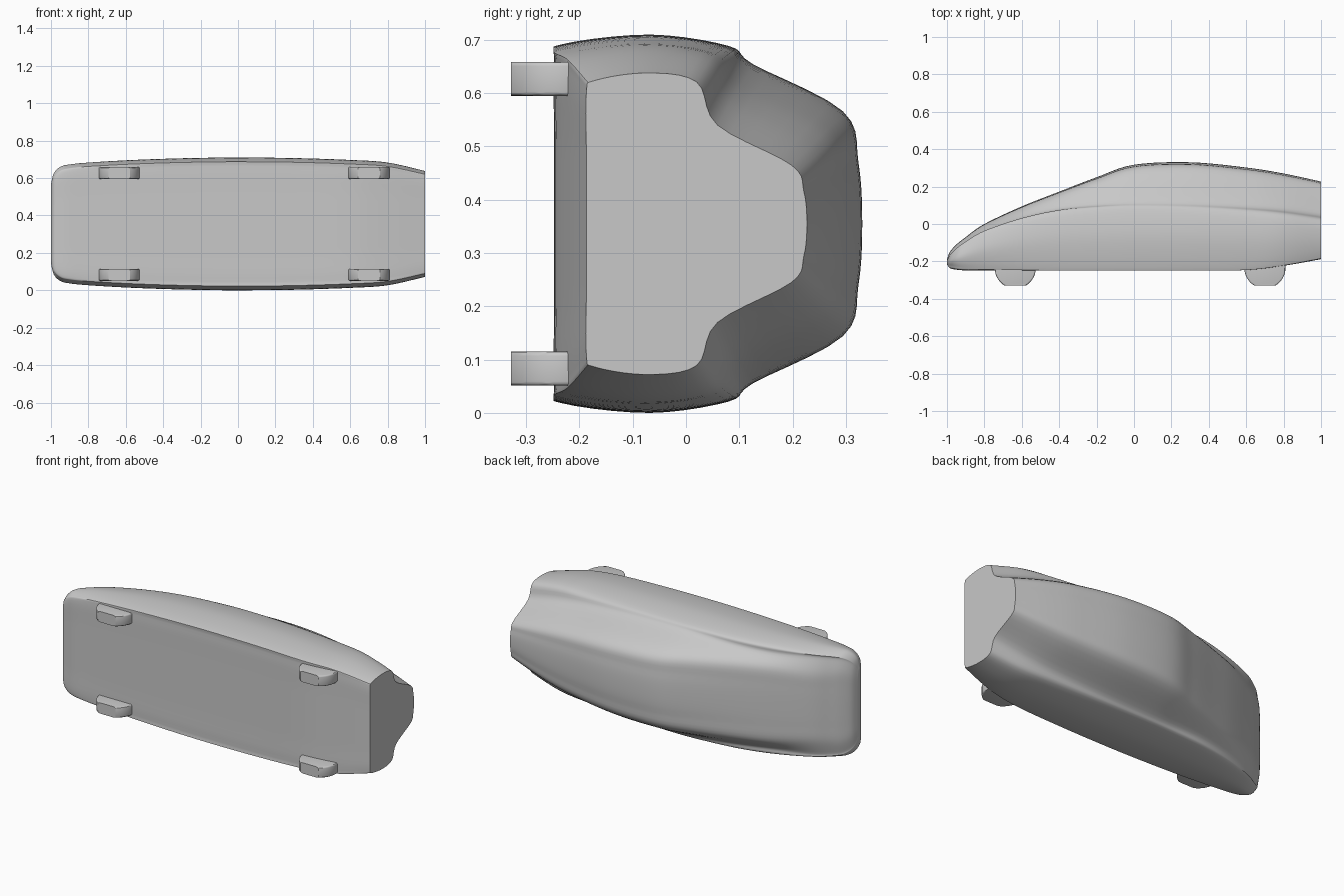
import bpy
import bmesh
import math
from mathutils import Vector

default_cube = bpy.data.objects.get("Cube")
if default_cube:
    bpy.data.objects.remove(default_cube, do_unlink=True)

# The car lies on its side: nose at -x, roof at +y, width along z
HALF_WIDTH = .355


def make_material(name, colour):
    material = bpy.data.materials.new(name)
    material.use_nodes = True
    material.diffuse_color = colour
    material.node_tree.nodes["Principled BSDF"].inputs["Base Color"].default_value = colour
    return material


grey = make_material("plain grey", (.58, .58, .58, 1))


def finish(mesh_data, name, angle):
    """Turn a bmesh into a shaded object."""
    bmesh.ops.recalc_face_normals(mesh_data, faces=mesh_data.faces[:])
    mesh = bpy.data.meshes.new(name)
    mesh_data.to_mesh(mesh)
    mesh_data.free()
    mesh.materials.append(grey)
    part = bpy.data.objects.new(name, mesh)
    bpy.context.collection.objects.link(part)
    bpy.ops.object.select_all(action="DESELECT")
    part.select_set(True)
    bpy.context.view_layer.objects.active = part
    bpy.ops.object.shade_smooth_by_angle(angle=math.radians(angle))
    return part


def smooth_path(points, steps, closed=False):
    """Pass a smooth curve through points of any dimension."""
    points = [Vector(point) for point in points]
    count = len(points)

    def pick(index):
        if closed:
            return points[index % count]
        return points[max(0, min(count - 1, index))]

    path = []
    for index in range(count if closed else count - 1):
        before, start, end, after = (pick(index + offset) for offset in (-1, 0, 1, 2))
        for step in range(steps):
            t = step / steps
            start_slope, end_slope = (end - before) / 2, (after - start) / 2
            path.append(start * (2 * t**3 - 3 * t**2 + 1) + end * (3 * t**2 - 2 * t**3)
                        + start_slope * (t**3 - 2 * t**2 + t) + end_slope * (t**3 - t**2))
    if not closed:
        path.append(points[-1])
    return path


def body_section(floor, top, width, shoulder, valley, roof):
    """Closed (y, z) outline: floor, flank, shoulder, glasshouse, roof."""
    corner = min(.016, .15 * (top - floor))
    drop = .14 * (top - shoulder)
    eaves = top - drop
    half = [
        (floor, 0),
        (floor, .45 * width),
        (floor, .87 * width),
        (floor + corner, .95 * width),
        (floor + .55 * (shoulder - floor), width),
        (shoulder, .94 * width),
        (shoulder + .22 * (eaves - shoulder), valley),
        (eaves, roof),
        (top - .2 * drop, .55 * roof),
        (top, 0),
    ]
    mirrored = [(y, -z) for y, z in reversed(half[1:-1])]
    return smooth_path(half + mirrored, 5, closed=True)


# Stations: x, floor, top, half width, shoulder height, valley and roof half widths
stations = [
    (-1, -.215, -.19, .21, -.198, .19, .15),
    (-.985, -.235, -.15, .27, -.17, .24, .18),
    (-.95, -.243, -.11, .305, -.135, .27, .2),
    (-.9, -.247, -.07, .318, -.1, .28, .2),
    (-.8, -.247, 0, .328, -.045, .285, .2),
    (-.6, -.247, .094, .34, .02, .282, .215),
    (-.4, -.247, .173, .348, .06, .288, .22),
    (-.2, -.247, .25, .353, .075, .296, .22),
    (0, -.247, .317, .355, .08, .3, .215),
    (.3, -.247, .33, .352, .075, .29, .205),
    (.6, -.245, .302, .342, .06, .265, .18),
    (.8, -.222, .27, .328, .045, .235, .15),
    (1, -.187, .227, .283, .02, .185, .11),
]

# Body: loft the outlines, then cap the nose and the cut-off tail
body = bmesh.new()
rings = []
for x, *shape in smooth_path(stations, 6):
    rings.append([body.verts.new((x, y, z + HALF_WIDTH)) for y, z in body_section(*shape)])
for ring, following in zip(rings, rings[1:]):
    for index in range(len(ring)):
        previous = index - 1
        body.faces.new((ring[previous], ring[index], following[index], following[previous]))
body.faces.new(rings[0])
body.faces.new(rings[-1])
finish(body, "car_body", 35)


def make_wheel(name, x, side):
    """Short rounded drum, cut flat where it meets the road."""
    wheel = bmesh.new()
    bmesh.ops.create_cone(wheel, cap_ends=True, segments=48,
                          radius1=.11, radius2=.11, depth=.064)
    rims = [edge for edge in wheel.edges
            if abs(edge.verts[0].co.z - edge.verts[1].co.z) < .001]
    bmesh.ops.bevel(wheel, geom=rims, offset=.008, segments=3, profile=.5, affect="EDGES")
    bmesh.ops.translate(wheel, verts=wheel.verts[:],
                        vec=(x, -.235, HALF_WIDTH + side * .272))
    # Trim at the road, and at the top inside the body
    for height, direction in ((-.328, -1), (-.22, 1)):
        cut = bmesh.ops.bisect_plane(
            wheel, geom=wheel.verts[:] + wheel.edges[:] + wheel.faces[:],
            plane_co=(0, height, 0), plane_no=(0, direction, 0), clear_outer=True)
        border = [item for item in cut["geom_cut"] if isinstance(item, bmesh.types.BMEdge)]
        bmesh.ops.holes_fill(wheel, edges=border, sides=0)
    return finish(wheel, name, 30)


for axle, x in (("front", -.635), ("rear", .7)):
    for side_name, side in (("upper", 1), ("lower", -1)):
        make_wheel(axle + "_wheel_" + side_name, x, side)
